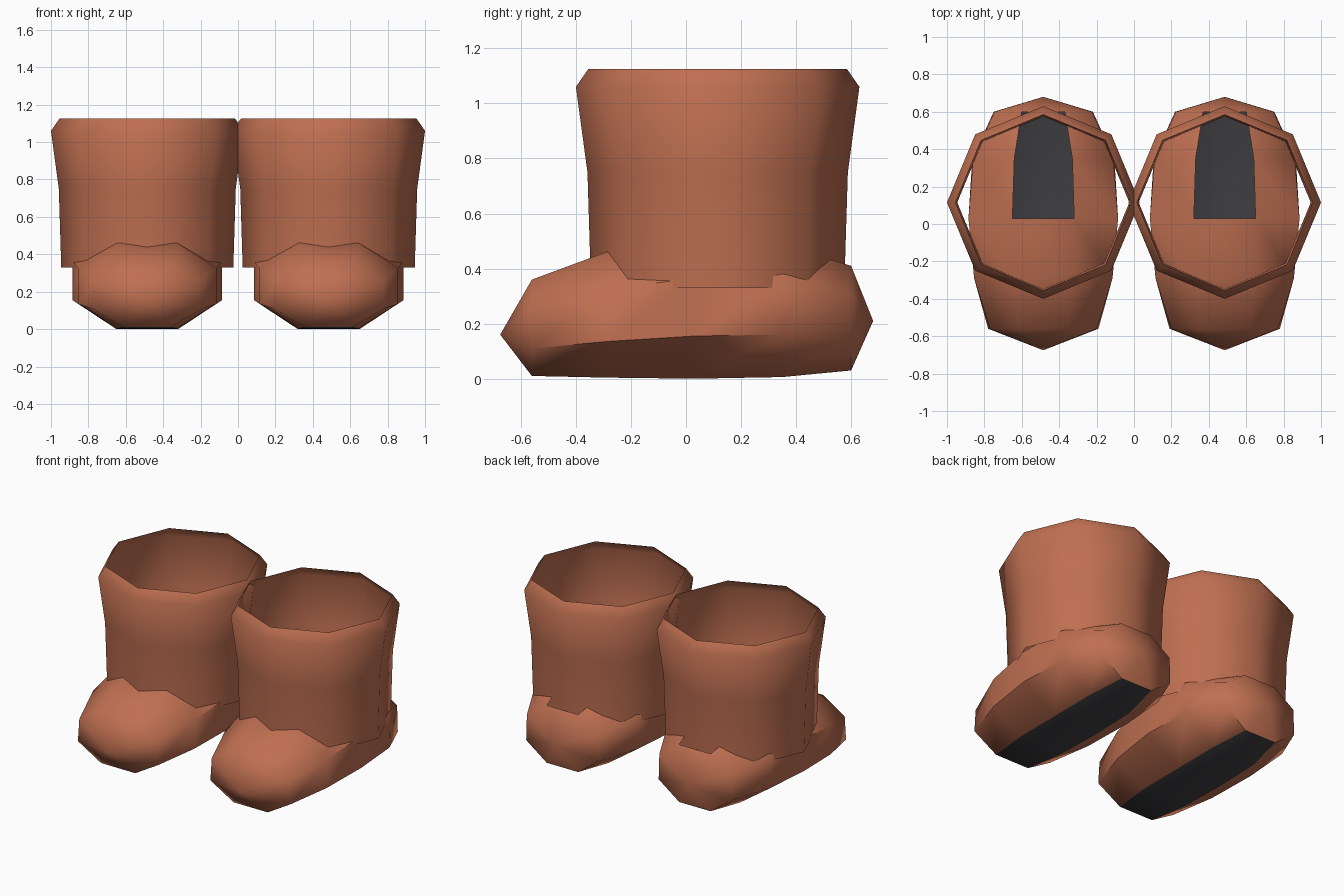
import bpy, bmesh, math

if "Cube" in bpy.data.objects:
    bpy.data.objects.remove(bpy.data.objects["Cube"])


def material(name, rgb):
    m = bpy.data.materials.new(name)
    m.diffuse_color = (*rgb, 1)
    m.use_nodes = True
    m.node_tree.nodes["Principled BSDF"].inputs["Base Color"].default_value = m.diffuse_color
    return m


leather = material("brown leather", (0.52, 0.16, 0.083))
rubber = material("dark rubber", (0.05, 0.05, 0.056))


def finish(name, bm, x, mats):
    bmesh.ops.recalc_face_normals(bm, faces=bm.faces[:])
    me = bpy.data.meshes.new(name)
    bm.to_mesh(me)
    bm.free()
    ob = bpy.data.objects.new(name, me)
    bpy.context.collection.objects.link(ob)
    ob.location.x = x
    for m in mats:
        me.materials.append(m)
    bpy.ops.object.select_all(action='DESELECT')
    ob.select_set(True)
    bpy.context.view_layer.objects.active = ob
    bpy.ops.object.shade_smooth_by_angle(angle=math.radians(56))
    return ob


# Shaft: open eight-sided tube with a flared, turned-in rim (radius, z)
SHAFT = [(0.46, 0.33), (0.473, 0.75), (0.515, 1.06), (0.47, 1.125)]


def build_shaft(name, x):
    bm = bmesh.new()
    rings = [[bm.verts.new((r * math.cos(i * math.pi / 4),
                            0.115 + r * math.sin(i * math.pi / 4), z))
              for i in range(8)] for r, z in SHAFT]
    for a, b in zip(rings, rings[1:]):
        for i in range(8):
            j = (i + 1) % 8
            bm.faces.new((a[i], a[j], b[j], b[i]))
    finish(name, bm, x, [leather])


# Foot sections: y, then (half width, z) of sole, lower side, upper side, top
FOOT = [
    (-0.56, (0.125, 0.010), (0.295, 0.11), (0.285, 0.26), (0.13, 0.36)),
    (-0.29, (0.160, 0.004), (0.370, 0.135), (0.370, 0.325), (0.16, 0.46)),
    (0.03, (0.165, 0.000), (0.400, 0.155), (0.400, 0.365), (0.165, 0.49)),
    (0.35, (0.160, 0.006), (0.380, 0.16), (0.375, 0.375), (0.155, 0.485)),
    (0.60, (0.115, 0.030), (0.265, 0.14), (0.260, 0.31), (0.115, 0.41)),
]
TOE, HEEL = (0, -0.675, 0.16), (0, 0.68, 0.21)


def build_foot(name, x):
    bm = bmesh.new()
    rings = []
    for y, *half in FOOT:
        pts = half + [(-w, z) for w, z in reversed(half)]
        rings.append([bm.verts.new((w, y, z)) for w, z in pts])
    for k, (a, b) in enumerate(zip(rings, rings[1:])):
        for i in range(8):
            # the top strip is left open behind the instep
            if i == 3 and k >= 2:
                continue
            j = (i + 1) % 8
            f = bm.faces.new((a[i], a[j], b[j], b[i]))
            f.material_index = 1 if i == 7 else 0   # sole strip
    # pointed toe and heel caps
    for ring, tip in ((rings[0], TOE), (rings[-1], HEEL)):
        t = bm.verts.new(tip)
        for i in range(8):
            bm.faces.new((ring[i], ring[(i + 1) % 8], t))
    finish(name, bm, x, [leather, rubber])


for side, x in (("left", -0.485), ("right", 0.485)):
    build_shaft(side + "_boot_shaft", x)
    build_foot(side + "_boot_foot", x)
